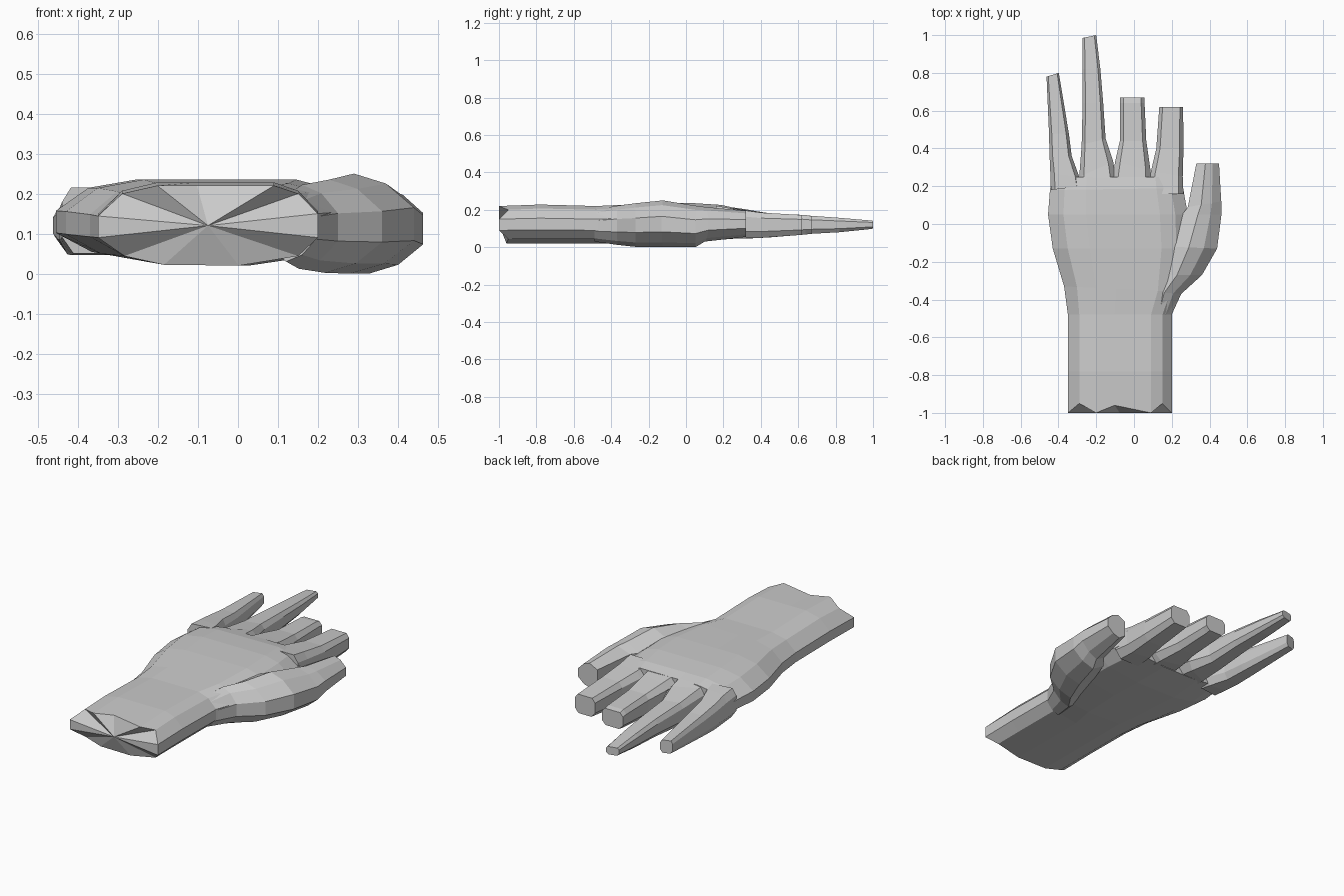
import bpy, bmesh

# Unit cross-sections (across, up), listed around the outline
BODY = [(0, .35), (0, .62), (.11, .9), (.27, 1), (.45, 1), (.8, 1), (.91, .9),
        (1, .65), (1, .35), (.91, .12), (.64, 0), (.3, .01), (.12, .12)]
DIGIT = [(0, .25), (0, .78), (.14, 1), (.86, 1), (1, .78), (1, .25), (.82, 0), (.18, 0)]
THUMB = [(0, .2), (0, .82), (.4, 1), (.72, .9), (1, .66), (1, .33), (.7, .1), (.35, 0)]


def loft(name, profile, sections, start_offsets=None):
    """Skin sections (y_left, y_right, x_left, x_right, z_low, z_high)."""
    bm = bmesh.new()
    rings = []
    for k, (yl, yr, xl, xr, zb, zt) in enumerate(sections):
        ring = []
        for i, (u, v) in enumerate(profile):
            dy = start_offsets.get(i, 0) if start_offsets and k == 0 else 0
            ring.append(bm.verts.new((xl + (xr - xl) * u,
                                      yl + (yr - yl) * u + dy,
                                      zb + (zt - zb) * v)))
        rings.append(ring)
    n = len(profile)
    for a, b in zip(rings, rings[1:]):
        for i in range(n):
            j = (i + 1) % n
            bm.faces.new((a[i], a[j], b[j], b[i]))
    # Caps as fans around a centre point
    for ring, s in ((rings[0], sections[0]), (rings[-1], sections[-1])):
        c = bm.verts.new(((s[2] + s[3]) / 2, (s[0] + s[1]) / 2, (s[4] + s[5]) / 2))
        for i in range(n):
            bm.faces.new((c, ring[i], ring[(i + 1) % n]))
    bmesh.ops.recalc_face_normals(bm, faces=bm.faces)
    mesh = bpy.data.meshes.new(name)
    bm.to_mesh(mesh)
    bm.free()
    obj = bpy.data.objects.new(name, mesh)
    bpy.context.collection.objects.link(obj)
    return obj


# Forearm and palm, with a ragged cut at the wrist end
loft("forearm_and_palm", BODY, [
    (-1.0, -1.0, -.35, .20, .02, .22),
    (-.78, -.78, -.35, .20, .02, .228),
    (-.48, -.48, -.35, .20, .02, .22),
    (-.33, -.36, -.37, .25, .02, .226),
    (-.13, -.13, -.43, .29, .025, .235),
    (.05, .05, -.455, .285, .03, .235),
    (.18, .19, -.445, .26, .04, .226),
    (.25, .25, -.435, .25, .045, .212),
], {2: .05, 4: .04, 6: .05, 9: .05, 10: .04, 11: .04, 12: .05})

# Thumb with its fleshy base
loft("thumb", THUMB, [
    (-.49, -.49, .08, .195, .03, .20),
    (-.36, -.37, .10, .25, .012, .222),
    (-.27, -.27, .14, .36, .002, .235),
    (-.12, -.13, .19, .44, .0, .25),
    (.05, .05, .255, .463, .0, .222),
    (.09, .12, .285, .462, .03, .215),
    (.32, .32, .33, .45, .055, .195),
])

# Four fingers
fingers = {
    "little_finger": [
        (.18, .20, -.44, -.28, .05, .215),
        (.27, .25, -.443, -.29, .046, .207),
        (.36, .36, -.447, -.33, .048, .193),
        (.48, .48, -.45, -.345, .055, .178),
        (.78, .80, -.463, -.398, .083, .155)],
    "ring_finger": [
        (.20, .20, -.30, -.09, .05, .22),
        (.25, .33, -.29, -.11, .046, .202),
        (.42, .45, -.277, -.15, .052, .181),
        (.64, .64, -.272, -.163, .07, .17),
        (.82, .82, -.272, -.178, .08, .157),
        (.985, 1.0, -.272, -.20, .098, .142)],
    "middle_finger": [
        (.20, .20, -.12, .09, .05, .22),
        (.33, .28, -.10, .088, .046, .202),
        (.44, .44, -.075, .065, .052, .181),
        (.64, .64, -.075, .056, .068, .172),
        (.67, .67, -.075, .056, .072, .166)],
    "index_finger": [
        (.16, .16, .07, .262, .05, .222),
        (.28, .25, .09, .258, .046, .205),
        (.40, .40, .118, .262, .05, .185),
        (.62, .62, .134, .26, .066, .172)],
}
for finger_name, sections in fingers.items():
    loft(finger_name, DIGIT, sections)
